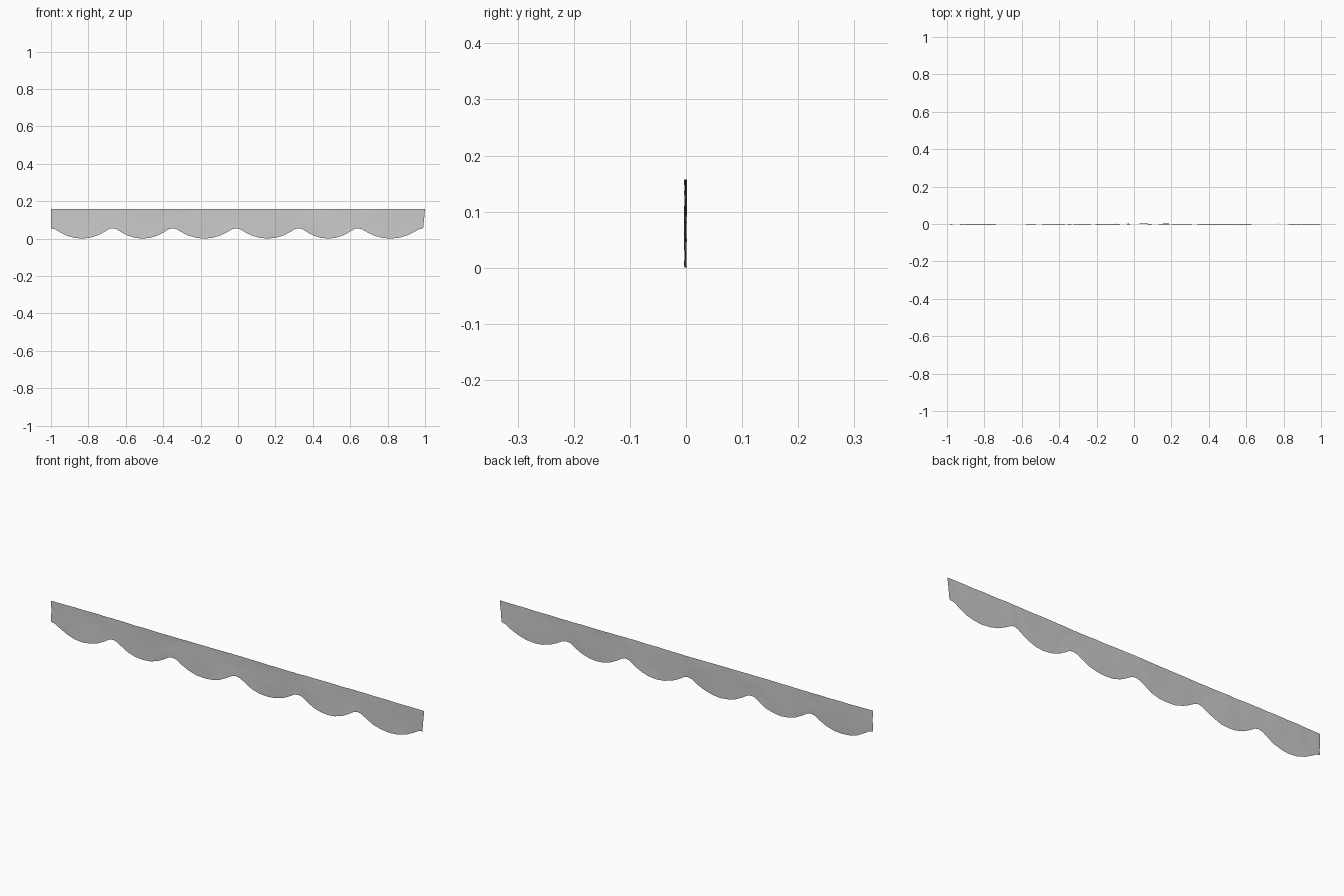
import bpy, bmesh, math, random

if "Cube" in bpy.data.objects:
    bpy.data.objects.remove(bpy.data.objects["Cube"])

random.seed(4)
TOP = 0.157
CUSPS = [-1.0, -0.67, -0.35, -0.01, 0.325, 0.64, 0.99]
# half scallop: distance from the middle (0..1) and height of the hem
HALF = [(0, 0), (0.25, 0.004), (0.5, 0.016), (0.7, 0.033), (0.88, 0.051), (1, 0.055)]

# hem outline, one mirrored half profile per scallop
hem = []
for a, b in zip(CUSPS, CUSPS[1:]):
    mid, half = (a + b) / 2, (b - a) / 2
    left = [(mid - t * half, z) for t, z in reversed(HALF)]
    right = [(mid + t * half, z) for t, z in HALF[1:]]
    hem += left[1 if hem else 0:] + right

# hanging cloth sheet with slight ripples
ROWS = 4
bm = bmesh.new()
cols = []
for x, z0 in hem:
    col = []
    for r in range(ROWS + 1):
        f = r / ROWS
        z = z0 + (TOP - z0) * f
        px = x + (0.01 * f if x > 0.98 else 0)   # right end leans out at the top
        y = -0.001 + 0.0012 * math.sin(9 * x + 14 * z) + random.uniform(-0.0015, 0.0015)
        col.append(bm.verts.new((px, y, z)))
    cols.append(col)
for c, d in zip(cols, cols[1:]):
    for r in range(ROWS):
        bm.faces.new((c[r], d[r], d[r + 1], c[r + 1]))

mesh = bpy.data.meshes.new("scalloped_valance")
bm.to_mesh(mesh)
bm.free()
obj = bpy.data.objects.new("scalloped_valance", mesh)
bpy.context.collection.objects.link(obj)
for p in mesh.polygons:
    p.use_smooth = True
